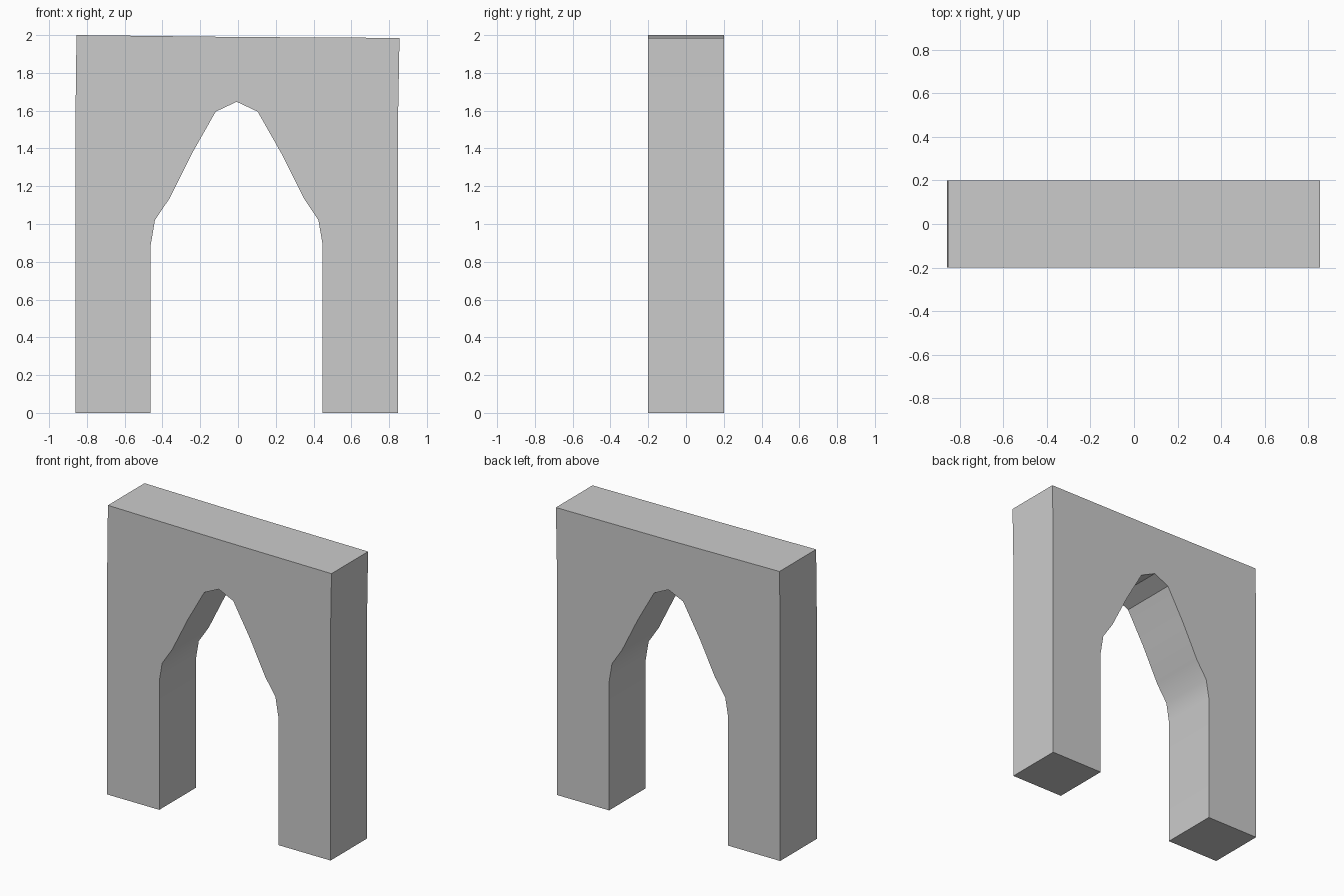
import bpy, bmesh, math

if "Cube" in bpy.data.objects:
    bpy.data.objects.remove(bpy.data.objects["Cube"])

HALF_DEPTH = 0.2

# Outer outline: up the left side, across the slightly sloping top, down the right
outer = [(-0.86, 0), (-0.86, 1.6), (-0.855, 2.0), (-0.007, 1.99),
         (0.855, 1.985), (0.848, 1.6), (0.848, 0)]

# Pointed opening: half profile mirrored about its own centre line
CENTRE = -0.007
half = [(0.455, 0), (0.455, 0.89), (0.433, 1.02), (0.356, 1.135),
        (0.237, 1.373), (0.111, 1.595)]
opening = ([(CENTRE + x, z) for x, z in half] + [(CENTRE, 1.647)]
           + [(CENTRE - x, z) for x, z in reversed(half)])

# Extrude the combined profile front to back
bm = bmesh.new()
face = bm.faces.new([bm.verts.new((x, -HALF_DEPTH, z)) for x, z in outer + opening])
ext = bmesh.ops.extrude_face_region(bm, geom=[face], use_keep_orig=True)
moved = [g for g in ext["geom"] if isinstance(g, bmesh.types.BMVert)]
bmesh.ops.translate(bm, verts=moved, vec=(0, 2 * HALF_DEPTH, 0))
bmesh.ops.recalc_face_normals(bm, faces=bm.faces)

mesh = bpy.data.meshes.new("pointed_archway")
bm.to_mesh(mesh)
bm.free()
arch = bpy.data.objects.new("pointed_archway", mesh)
bpy.context.collection.objects.link(arch)

# Smooth the gentle bends, keep the corners crisp
bpy.context.view_layer.objects.active = arch
arch.select_set(True)
bpy.ops.object.shade_smooth_by_angle(angle=math.radians(30))
